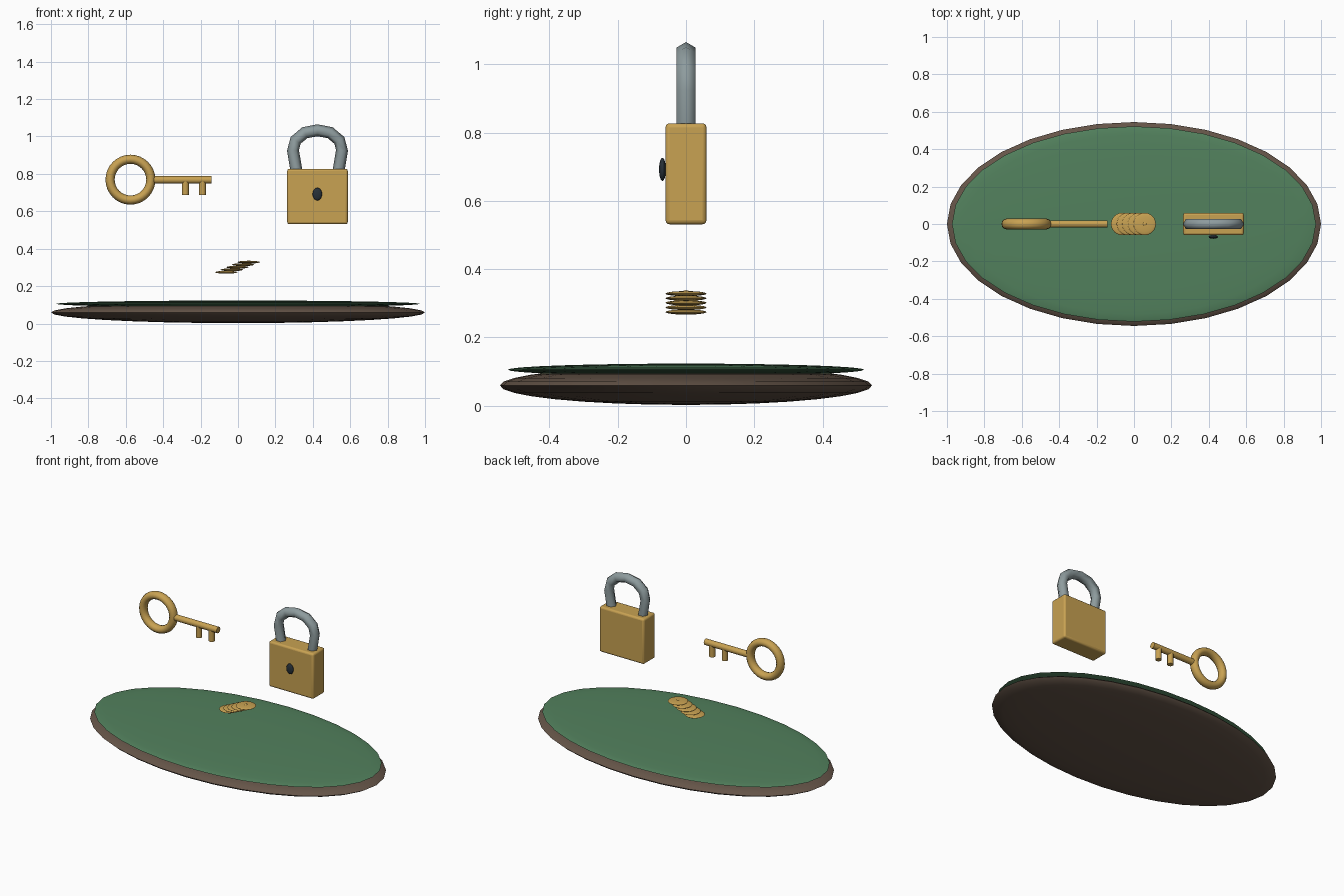
import bpy, bmesh, math
from mathutils import Vector

if "Cube" in bpy.data.objects:
    bpy.data.objects.remove(bpy.data.objects["Cube"])


def material(name, rgb):
    m = bpy.data.materials.new(name)
    m.diffuse_color = (*rgb, 1)
    m.use_nodes = True
    m.node_tree.nodes["Principled BSDF"].inputs["Base Color"].default_value = m.diffuse_color
    return m


GOLD = material("gold", (0.58, 0.36, 0.085))
GREEN = material("felt_green", (0.085, 0.22, 0.11))
BROWN = material("dark_wood", (0.13, 0.09, 0.065))
STEEL = material("steel", (0.27, 0.33, 0.34))
DARK = material("dark", (0.02, 0.03, 0.04))


def finish(name, mat, angle=40):
    ob = bpy.context.object
    ob.name = name
    ob.data.materials.append(mat)
    bpy.ops.object.shade_smooth_by_angle(angle=math.radians(angle))
    return ob


def ellipsoid(name, mat, loc, radii, segs=32, rings=16):
    bpy.ops.mesh.primitive_uv_sphere_add(segments=segs, ring_count=rings, radius=1, location=loc)
    bpy.context.object.scale = radii
    bpy.ops.object.transform_apply(location=False, rotation=False, scale=True)
    return finish(name, mat, 60)


def rod(name, mat, a, b, r, segs=16):
    a, b = Vector(a), Vector(b)
    d = b - a
    bpy.ops.mesh.primitive_cylinder_add(vertices=segs, radius=r, depth=d.length,
                                        location=(a + b) / 2,
                                        rotation=d.to_track_quat('Z', 'Y').to_euler())
    return finish(name, mat)


# Oval board with felt top
ellipsoid("board", BROWN, (0, 0, 0.059), (1.0, 0.545, 0.057))
ellipsoid("felt_top", GREEN, (0, 0, 0.105), (0.973, 0.522, 0.018))

# Leaning stack of coins with a small centre stud
for i in range(5):
    ellipsoid(f"coin_{i + 1}", GOLD, (-0.063 + 0.03 * i, 0, 0.274 + 0.0135 * i),
              (0.06, 0.06, 0.0075), 24, 12)
ellipsoid("coin_stud", GOLD, (0.057, 0, 0.334), (0.01, 0.01, 0.004), 12, 6)

# Key: bow, shaft and two bits
bpy.ops.mesh.primitive_torus_add(major_radius=0.109, minor_radius=0.0245,
                                 major_segments=32, minor_segments=12,
                                 location=(-0.575, 0, 0.769), rotation=(math.pi / 2, 0, 0))
bpy.context.object.scale.z = 1.15
finish("key_bow", GOLD, 60)
rod("key_shaft", GOLD, (-0.465, 0, 0.768), (-0.142, 0, 0.768), 0.02)
for i, x in enumerate((-0.281, -0.19)):
    rod(f"key_bit_{i + 1}", GOLD, (x, 0, 0.768), (x, 0, 0.686), 0.0185)

# Padlock body
bpy.ops.mesh.primitive_cube_add(size=1, location=(0.425, 0, 0.679))
body = bpy.context.object
body.scale = (0.324, 0.12, 0.296)
bpy.ops.object.transform_apply(location=False, rotation=False, scale=True)
bev = body.modifiers.new("bevel", 'BEVEL')
bev.width, bev.segments = 0.012, 3
finish("lock_body", GOLD, 35)

# Keyhole
ellipsoid("keyhole", DARK, (0.424, -0.069, 0.692), (0.025, 0.01, 0.034), 20, 12)

# Shackle: hexagonal section swept along a horseshoe path
half = [(0.108, 0.79), (0.131, 0.925), (0.117, 0.979), (0.068, 1.020)]
path = ([Vector((-x, 0, z)) for x, z in half] + [Vector((0, 0, 1.033))]
        + [Vector((x, 0, z)) for x, z in reversed(half)])
bm = bmesh.new()
loops = []
for i, p in enumerate(path):
    t = (path[min(i + 1, len(path) - 1)] - path[max(i - 1, 0)]).normalized()
    n = Vector((-t.z, 0, t.x))
    loops.append([bm.verts.new(p + n * 0.032 * math.cos(k * math.pi / 3)
                               + Vector((0, 0.032 * math.sin(k * math.pi / 3), 0)))
                  for k in range(6)])
for a, b in zip(loops, loops[1:]):
    for k in range(6):
        bm.faces.new((a[k], a[(k + 1) % 6], b[(k + 1) % 6], b[k]))
bm.faces.new(loops[0])
bm.faces.new(loops[-1])
bmesh.ops.recalc_face_normals(bm, faces=bm.faces)
me = bpy.data.meshes.new("shackle")
bm.to_mesh(me)
bm.free()
ob = bpy.data.objects.new("shackle", me)
ob.location.x = 0.425
bpy.context.collection.objects.link(ob)
bpy.ops.object.select_all(action='DESELECT')
bpy.context.view_layer.objects.active = ob
ob.select_set(True)
finish("shackle", STEEL, 65)
